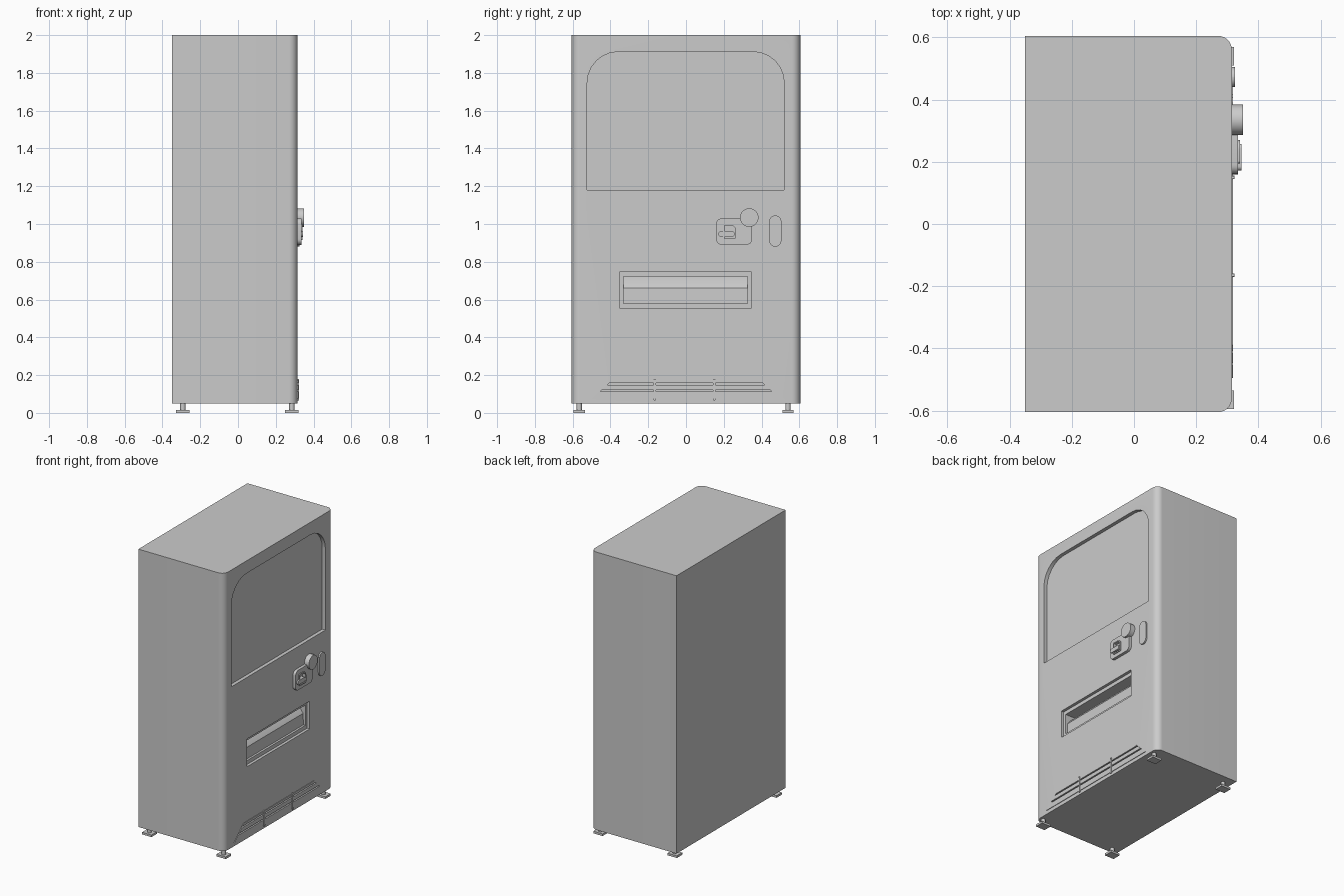
import bpy, bmesh, math
from mathutils import Vector

if "Cube" in bpy.data.objects:
    bpy.data.objects.remove(bpy.data.objects["Cube"])

FRONT = 0.315   # x of the machine's face


def prism(name, pts, axis, a, b, smooth=True):
    """Extrude a 2D outline from a to b; axis x uses (y,z), y uses (x,z), z uses (x,y)."""
    def co(p, t):
        return {'x': (t, p[0], p[1]), 'y': (p[0], t, p[1]), 'z': (p[0], p[1], t)}[axis]
    bm = bmesh.new()
    face = bm.faces.new([bm.verts.new(co(p, a)) for p in pts])
    ext = bmesh.ops.extrude_face_region(bm, geom=[face])
    verts = [g for g in ext['geom'] if isinstance(g, bmesh.types.BMVert)]
    bmesh.ops.translate(bm, verts=verts, vec=Vector(co((0, 0), b - a)))
    bmesh.ops.recalc_face_normals(bm, faces=bm.faces)
    me = bpy.data.meshes.new(name)
    bm.to_mesh(me)
    bm.free()
    ob = bpy.data.objects.new(name, me)
    bpy.context.collection.objects.link(ob)
    if smooth:
        shade(ob)
    return ob


def activate(ob):
    bpy.ops.object.select_all(action='DESELECT')
    ob.select_set(True)
    bpy.context.view_layer.objects.active = ob


def shade(ob):
    activate(ob)
    bpy.ops.object.shade_smooth_by_angle(angle=math.radians(30))


def cut(ob, cutter):
    cutter.hide_render = True
    mod = ob.modifiers.new("cut", 'BOOLEAN')
    mod.operation, mod.solver, mod.object = 'DIFFERENCE', 'EXACT', cutter
    activate(ob)
    bpy.ops.object.modifier_apply(modifier=mod.name)
    bpy.data.objects.remove(cutter, do_unlink=True)


def rounded(u0, u1, v0, v1, radii, seg=6):
    """Rectangle outline; radii for corners u0v0, u1v0, u1v1, u0v1."""
    pts = []
    for i, (u, v, su, sv) in enumerate([(u0, v0, 1, 1), (u1, v0, -1, 1),
                                        (u1, v1, -1, -1), (u0, v1, 1, -1)]):
        r = radii[i]
        if r == 0:
            pts.append((u, v))
            continue
        for k in range(seg + 1):
            t = math.pi + (i + k / seg) * math.pi / 2
            pts.append((u + su * r + r * math.cos(t), v + sv * r + r * math.sin(t)))
    return pts


def circle(u, v, r, n=32):
    return [(u + r * math.cos(2 * math.pi * k / n), v + r * math.sin(2 * math.pi * k / n))
            for k in range(n)]


# Cabinet with rounded front vertical edges
body = prism("cabinet", rounded(-0.35, FRONT, -0.605, 0.605, (0, 0.045, 0.045, 0), 8),
             'z', 0.05, 2.0, False)

# Display window recess
cut(body, prism("window_cutter", rounded(-0.523, 0.52, 1.18, 1.912, (0, 0, 0.165, 0.165)),
                'x', FRONT - 0.025, 0.4, False))

# Delivery slot: stepped frame, then deeper opening with a leaning flap
cut(body, prism("slot_frame_cutter", rounded(-0.35, 0.345, 0.553, 0.748, (0,) * 4),
                'x', FRONT - 0.02, 0.4, False))
cut(body, prism("slot_cutter", [(0.4, 0.58), (0.28, 0.58), (0.278, 0.66), (0.255, 0.69),
                                (0.215, 0.722), (0.4, 0.722)], 'y', -0.33, 0.325, False))

# Vent recess
def half_width(z):
    return 0.495 - (z - 0.075) * 1.08

def trapezoid(z0, z1):
    return [(-half_width(z0), z0), (half_width(z0), z0),
            (half_width(z1), z1), (-half_width(z1), z1)]

cut(body, prism("vent_cutter", trapezoid(0.075, 0.173), 'x', FRONT - 0.015, 0.4, False))
shade(body)

# Vent slats and uprights
for i, (z0, z1) in enumerate([(0.075, 0.112), (0.121, 0.148), (0.157, 0.173)]):
    prism(f"vent_slat_{i + 1}", trapezoid(z0, z1), 'x', FRONT - 0.02, FRONT + 0.004, False)
for i, y in enumerate((-0.165, 0.15)):
    prism(f"vent_upright_{i + 1}", rounded(y - 0.006, y + 0.006, 0.065, 0.18, (0.005,) * 4, 3),
          'x', FRONT - 0.02, FRONT + 0.008)

# Coin panel with a recessed cup
panel = prism("coin_panel", rounded(0.16, 0.35, 0.89, 1.03, (0.03,) * 4), 'x',
              FRONT - 0.01, FRONT + 0.02, False)
cut(panel, prism("cup_cutter", rounded(0.195, 0.27, 0.915, 1.0, (0.008, 0.008, 0.03, 0.008)),
                 'x', FRONT + 0.004, 0.4, False))
shade(panel)
cup = prism("coin_cup_rim", rounded(0.195, 0.27, 0.915, 1.0, (0.008, 0.008, 0.03, 0.008)),
            'x', FRONT + 0.004, FRONT + 0.026, False)
cut(cup, prism("rim_cutter", rounded(0.203, 0.262, 0.923, 0.992, (0.005, 0.005, 0.024, 0.005)),
               'x', FRONT + 0.003, 0.4, False))
shade(cup)
prism("coin_lever", rounded(0.172, 0.258, 0.932, 0.962, (0.014,) * 4), 'x',
      FRONT + 0.003, FRONT + 0.03)

# Round button and pill-shaped coin plate
prism("round_button", circle(0.335, 1.034, 0.049), 'x', FRONT - 0.01, 0.35)
prism("pill_plate", rounded(0.44, 0.505, 0.88, 1.045, (0.032,) * 4), 'x',
      FRONT - 0.01, FRONT + 0.01)

# Levelling feet
for x, side in ((-0.292, "back"), (0.285, "front")):
    for y, hand in ((-0.565, "left"), (0.54, "right")):
        prism(f"{side}_{hand}_foot", rounded(x - 0.036, x + 0.036, y - 0.03, y + 0.03, (0,) * 4),
              'z', 0.0, 0.015, False)
        prism(f"{side}_{hand}_foot_stem", circle(x, y, 0.014, 16), 'z', 0.01, 0.06)
